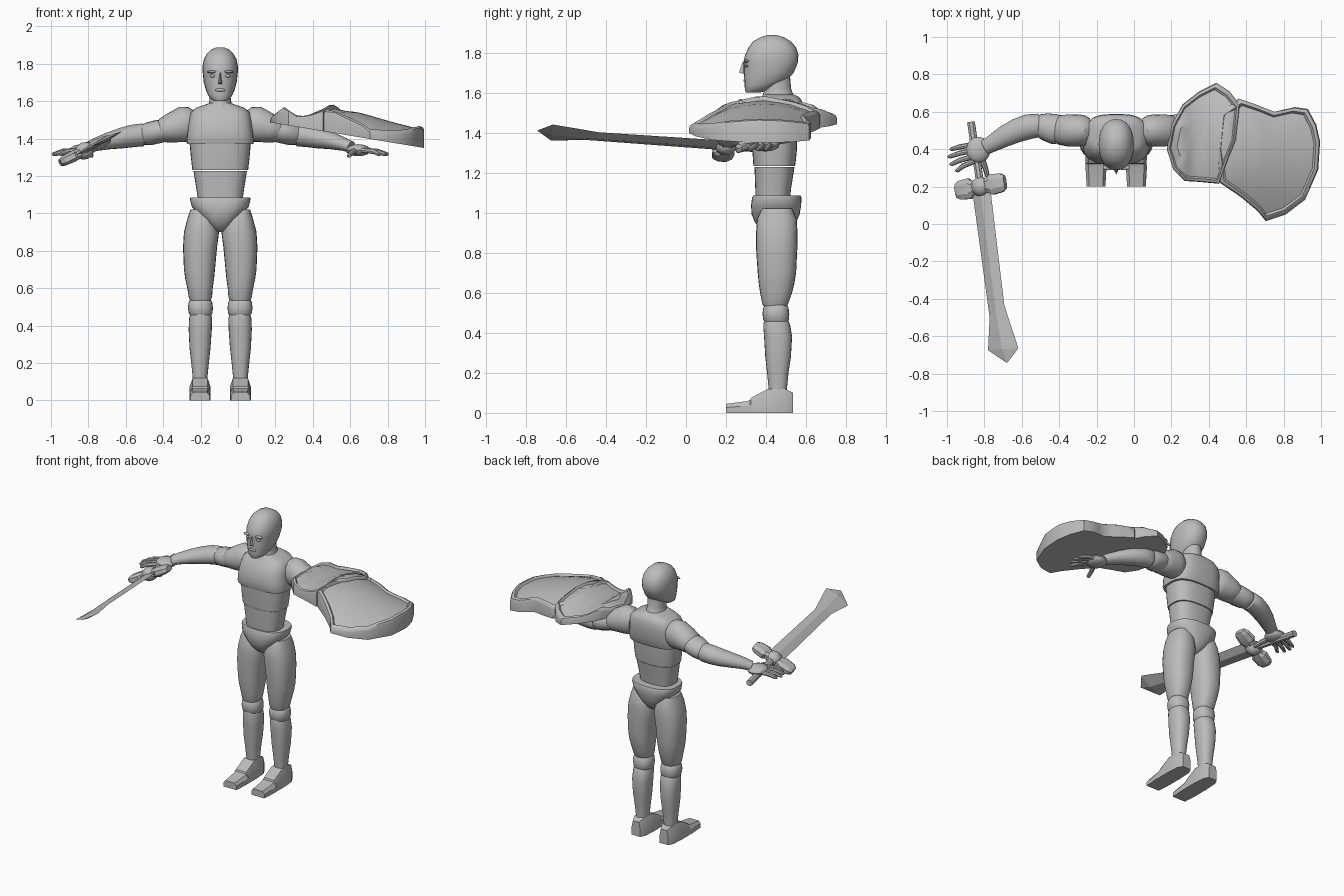
import bpy, bmesh, math
from mathutils import Vector

CX = -0.095  # body centre line
grey = bpy.data.materials.new("plain_grey")
grey.diffuse_color = (0.5, 0.5, 0.5, 1)


def finish(name, rings, angle=35, tip=None):
    """Skin a list of point rings into a closed object."""
    bm = bmesh.new()
    vs = [[bm.verts.new(p) for p in r] for r in rings]
    n = len(vs[0])
    for a, b in zip(vs, vs[1:]):
        for i in range(n):
            bm.faces.new((a[i], a[(i + 1) % n], b[(i + 1) % n], b[i]))
    bm.faces.new(vs[0][::-1])
    if tip:
        t = bm.verts.new(tip)
        for i in range(n):
            bm.faces.new((vs[-1][i], vs[-1][(i + 1) % n], t))
    else:
        bm.faces.new(vs[-1])
    bmesh.ops.recalc_face_normals(bm, faces=bm.faces[:])
    me = bpy.data.meshes.new(name)
    bm.to_mesh(me)
    bm.free()
    ob = bpy.data.objects.new(name, me)
    bpy.context.collection.objects.link(ob)
    me.materials.append(grey)
    bpy.ops.object.select_all(action='DESELECT')
    ob.select_set(True)
    bpy.context.view_layer.objects.active = ob
    if angle:
        bpy.ops.object.shade_smooth_by_angle(angle=math.radians(angle))
    return ob


def spow(v, e):
    return math.copysign(abs(v) ** e, v)


def stack(name, secs, x=CX, e=1.0, n=24):
    """Horizontal sections: (z, x offset, half width, front y, back y)."""
    rings = []
    for z, off, rx, y0, y1 in secs:
        a = [2 * math.pi * i / n for i in range(n)]
        rings.append([(x + off + rx * spow(math.cos(t), e),
                       (y0 + y1) / 2 + (y1 - y0) / 2 * spow(math.sin(t), e), z) for t in a])
    return finish(name, rings)


def limb(name, secs, n=16):
    """Sections along a path: (x, y, z, side radius, vertical radius)."""
    pts = [Vector(s[:3]) for s in secs]
    rings = []
    for i, s in enumerate(secs):
        t = (pts[min(i + 1, len(pts) - 1)] - pts[max(i - 1, 0)]).normalized()
        side = Vector((0, 0, 1)).cross(t).normalized()
        up = t.cross(side)
        rings.append([pts[i] + side * s[3] * math.cos(a) + up * s[4] * math.sin(a)
                      for a in (2 * math.pi * k / n for k in range(n))])
    return finish(name, rings)


def ball(name, c, r, n=16, m=8, axes=None):
    X, Y, Z = axes or (Vector((1, 0, 0)), Vector((0, 1, 0)), Vector((0, 0, 1)))
    rings = []
    for j in range(m + 1):
        p = math.pi * (j + 0.15) / (m + 0.3)
        rings.append([Vector(c) + X * r[0] * math.sin(p) * math.cos(2 * math.pi * i / n)
                      + Y * r[1] * math.sin(p) * math.sin(2 * math.pi * i / n)
                      + Z * r[2] * math.cos(p) for i in range(n)])
    return finish(name, rings)


# head, face and neck
stack("head", [(1.60, 0, .03, .30, .37), (1.612, 0, .052, .294, .41), (1.635, 0, .066, .293, .455),
               (1.66, 0, .077, .291, .505), (1.70, 0, .088, .289, .538), (1.735, 0, .092, .292, .553),
               (1.755, 0, .094, .287, .56), (1.79, 0, .094, .296, .561), (1.825, 0, .087, .312, .55),
               (1.855, 0, .07, .335, .525), (1.876, 0, .048, .37, .49), (1.888, 0, .02, .41, .45)], e=.9)
finish("nose", [[(CX - .008, .287, 1.752), (CX + .008, .287, 1.752), (CX, .30, 1.752)],
                [(CX - .018, .288, 1.695), (CX + .018, .288, 1.695), (CX, .31, 1.695)]], 0)
finish("nose_bridge", [[(CX - .007, .30, 1.755), (CX + .007, .30, 1.755), (CX, .282, 1.752)],
                       [(CX - .017, .30, 1.69), (CX + .017, .30, 1.69), (CX, .265, 1.70)]], 0)
ball("lips", (CX, .298, 1.66), (.028, .012, .01))
for s in (-1, 1):
    ball("brow", (CX + s * .04, .302, 1.757), (.032, .014, .008))
    ball("eyelid", (CX + s * .038, .304, 1.735), (.018, .01, .008))
stack("neck", [(1.56, 0, .075, .37, .56), (1.59, 0, .06, .385, .535), (1.62, 0, .056, .39, .525),
               (1.68, 0, .058, .39, .52)])

# torso
stack("chest", [(1.37, 0, .178, .325, .565), (1.385, 0, .18, .32, .572), (1.43, 0, .176, .318, .582),
                (1.49, 0, .168, .33, .588), (1.54, 0, .158, .355, .585), (1.565, 0, .13, .375, .575),
                (1.58, 0, .085, .385, .56), (1.59, 0, .058, .39, .54)], e=.65, n=32)
stack("upper_abdomen", [(1.232, 0, .149, .337, .545), (1.30, 0, .157, .332, .553), (1.39, 0, .165, .33, .556)],
      e=.75, n=32)
stack("lower_abdomen", [(1.06, 0, .118, .348, .518), (1.12, 0, .126, .346, .525), (1.228, 0, .143, .342, .542)],
      e=.75, n=32)
stack("pelvis", [(.90, 0, .025, .40, .50), (.92, 0, .05, .37, .53), (.95, 0, .082, .345, .55),
                 (.99, 0, .115, .328, .567), (1.035, 0, .152, .325, .575), (1.075, 0, .162, .33, .577),
                 (1.085, 0, .16, .335, .572)], e=.8, n=32)

for s, side in ((-1, "right"), (1, "left")):
    # legs
    def leg(name, secs, e=.85):
        stack(side + name, [(z, s * o, r, a, b) for z, o, r, a, b in secs], e=e)
    leg("_thigh", [(.535, .106, .055, .385, .505), (.55, .106, .062, .38, .512), (.60, .108, .068, .37, .53),
                   (.65, .110, .077, .363, .542), (.70, .111, .083, .358, .55), (.82, .108, .091, .35, .556),
                   (.90, .10, .094, .35, .557), (.97, .098, .078, .355, .553), (1.02, .108, .052, .38, .53)])
    leg("_knee", [(.45, .105, .054, .395, .508), (.465, .105, .063, .386, .514), (.495, .106, .067, .382, .516),
                  (.525, .106, .063, .386, .512), (.54, .106, .055, .395, .503)])
    leg("_calf", [(.09, .108, .039, .415, .503), (.13, .108, .04, .412, .505), (.20, .108, .047, .405, .512),
                  (.28, .108, .056, .396, .524), (.38, .107, .062, .39, .53), (.44, .105, .061, .386, .52),
                  (.46, .105, .056, .39, .512)])
    fx = CX + s * .108
    finish(side + "_foot", [[(fx + u * w, y, v * h) for u, v in
                             ((-1, 0), (1, 0), (1, .6), (.72, 1), (-.72, 1), (-1, .6))]
                            for y, w, h in ((.20, .05, .045), (.30, .056, .058), (.32, .055, .064), (.325, .055, .075),
                                            (.41, .056, .12), (.50, .05, .118), (.535, .032, .10))], 25)

    # arms
    def arm(name, secs, n=16):
        limb(side + name, [(CX + s * d, y, z, a, b) for d, y, z, a, b in secs], n)
    arm("_shoulder", [(.14, .50, 1.478, .065, .07), (.165, .50, 1.478, .08, .092), (.20, .50, 1.475, .086, .096),
                      (.26, .50, 1.457, .085, .08), (.305, .504, 1.443, .079, .066), (.315, .505, 1.44, .07, .058)], 20)
    arm("_upper_arm", [(.30, .505, 1.443, .075, .06), (.33, .507, 1.438, .081, .063), (.38, .52, 1.426, .073, .062),
                       (.41, .527, 1.42, .062, .056), (.42, .527, 1.418, .05, .045)])
    arm("_forearm", [(.40, .527, 1.42, .05, .05), (.415, .527, 1.42, .063, .061), (.47, .52, 1.414, .067, .06),
                     (.53, .50, 1.402, .064, .055), (.60, .467, 1.387, .056, .045), (.66, .432, 1.37, .046, .036),
                     (.70, .41, 1.355, .04, .03)])
    ball(side + "_palm", (CX + s * .738, .396, 1.338), (.066, .07, .032))
    for k, (y0, d1, y1) in enumerate(((.425, .89, .40), (.395, .90, .36), (.362, .89, .32), (.335, .86, .285))):
        mid = (.78 + d1) / 2
        arm("_finger_%d" % (k + 1), [(.76, y0, 1.338, .014, .014), (mid, (y0 + y1) / 2, 1.332, .014, .014),
                                     (d1 - .01, y1, 1.317, .011, .011), (d1, y1, 1.314, .005, .005)], 8)
    arm("_thumb", [(.72, .35, 1.335, .018, .016), (.70, .30, 1.322, .015, .014),
                   (.688, .255, 1.308, .012, .011), (.687, .25, 1.306, .005, .005)], 8)

# sword, laid out along its own width, length and thickness axes
W = Vector((.265, .05, .13)).normalized()
L = Vector((.16, -.94, .085))
L = (L - W * L.dot(W)).normalized()
N = L.cross(W).normalized()
O = Vector((-.82, .2, 1.335))


def sw(w, l, n):
    return O + W * w + L * l + N * n


finish("blade", [[sw(a, l0, 0), sw((a + b) / 2, (l0 + l1) / 2, .014), sw(b, l1, 0), sw((a + b) / 2, (l0 + l1) / 2, -.014)]
                 for a, l0, b, l1 in ((-.053, .03, .055, .03), (-.062, .70, .035, .65), (-.10, .87, .08, .89))],
       0, tip=sw(0, .957, 0))
finish("handle", [[sw(.022 * math.cos(t * math.pi / 4), l, .022 * math.sin(t * math.pi / 4)) for t in range(8)]
                  for l in (-.35, 0)])
for s in (-1, 1):
    finish("crossguard", [[sw(s * w, u * h, v * d) for u, v in
                           ((-1, -.5), (-.5, -1), (.5, -1), (1, -.5), (1, .5), (.5, 1), (-.5, 1), (-1, .5))]
                          for w, h, d in ((0, .04, .028), (.05, .04, .028), (.065, .055, .03), (.125, .05, .026),
                                          (.148, .035, .018))], 20)
ball("guard_boss", O, (.055, .055, .046), 10, 6, (W, L, N))

# shield
PROFILE = ((.16, 1.50), (.19, 1.515), (.25, 1.565), (.31, 1.517), (.37, 1.515), (.46, 1.56), (.50, 1.575),
           (.56, 1.552), (.65, 1.54), (.83, 1.487), (.90, 1.475), (1.0, 1.46))


def base_z(x):
    return 1.487 - .166 * (x - .17)


def top_z(x, y):
    for (x0, z0), (x1, z1) in zip(PROFILE, PROFILE[1:]):
        if x <= x1:
            break
    z = z0 + (z1 - z0) * (x - x0) / (x1 - x0)
    low = base_z(x) + .03
    return low + (z - low) * max(0, 1 - ((y - .385) / .38) ** 2)


def plate(name, outline, c, lift):
    # split each outline edge, then run rings inward: rim, step down, dome
    out = []
    for p, q in zip(outline, outline[1:] + outline[:1]):
        out += [p, ((p[0] + q[0]) / 2, (p[1] + q[1]) / 2)]
    rings = [[(x, y, base_z(x)) for x, y in out]]
    for k, dz in ((1, -.012), (.98, 0), (.92, .004), (.88, -.012), (.7, -.006), (.5, -.002), (.3, 0), (.12, 0)):
        ring = []
        for x, y in out:
            u, v = c[0] + (x - c[0]) * k, c[1] + (y - c[1]) * k
            ring.append((u, v, top_z(u, v) + dz + lift))
        rings.append(ring)
    finish(name, rings, 40, tip=(c[0], c[1], top_z(*c) + lift))


plate("shield_inner_plate", [(.175, .40), (.20, .53), (.26, .64), (.35, .71), (.44, .755), (.51, .71), (.565, .64),
                             (.545, .45), (.50, .34), (.455, .215), (.35, .225), (.27, .23), (.21, .29)],
      (.36, .45), .006)
plate("shield_outer_plate", [(.46, .60), (.56, .67), (.65, .64), (.75, .60), (.86, .625), (.93, .615), (.975, .53),
                             (.995, .44), (.985, .29), (.915, .13), (.81, .05), (.705, .015), (.66, .07), (.57, .145),
                             (.46, .22), (.44, .40)], (.72, .36), 0)
